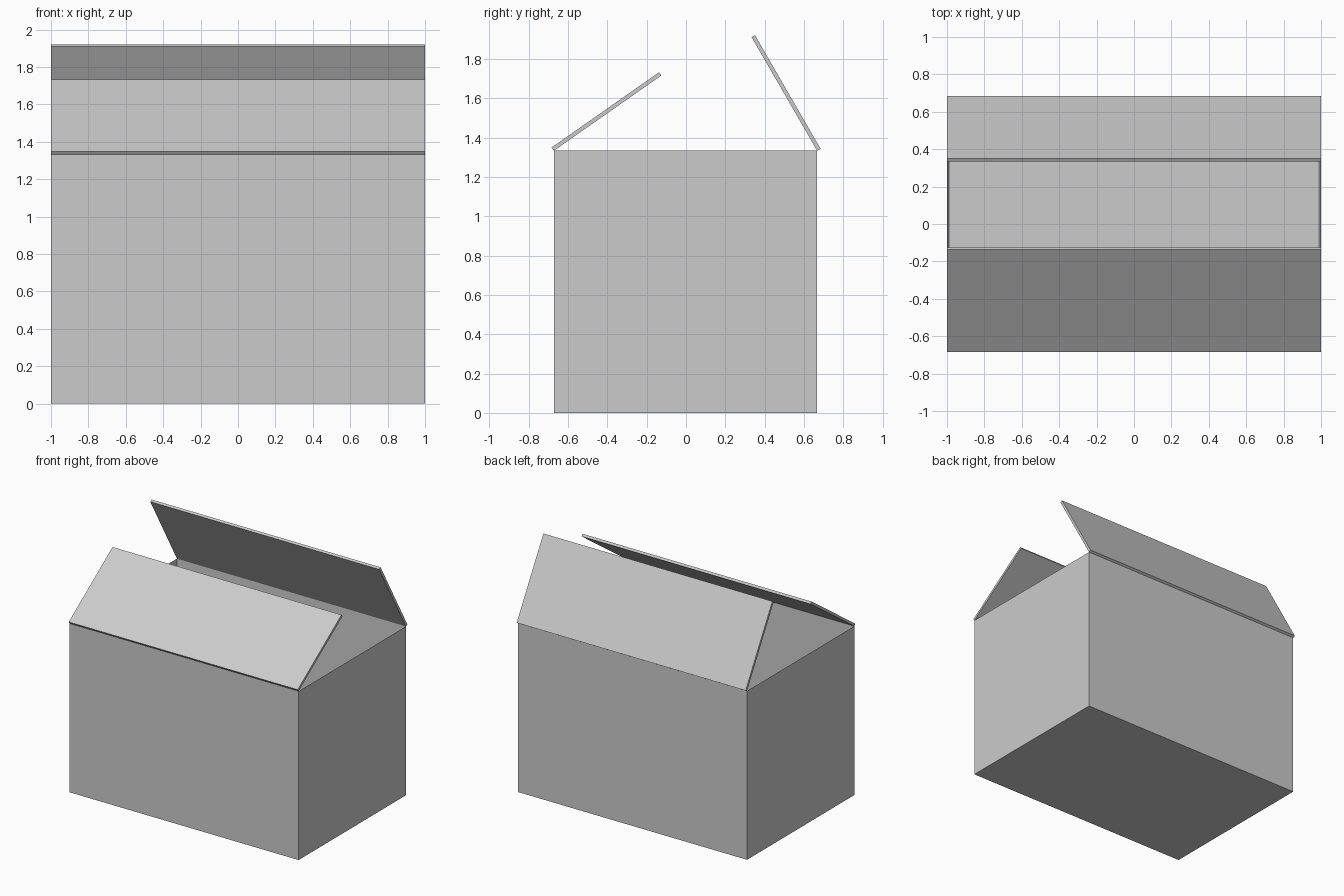
import bpy
import bmesh
from math import radians
from mathutils import Matrix, Vector

if "Cube" in bpy.data.objects:
    bpy.data.objects.remove(bpy.data.objects["Cube"], do_unlink=True)

GREY = (0.6, 0.6, 0.6, 1)
HALF_X, FRONT, BACK, HEIGHT = 1.0, -0.672, 0.667, 1.333
WALL, FLAP = 0.02, 0.667

cardboard = bpy.data.materials.new("light_grey")
cardboard.use_nodes = True
cardboard.diffuse_color = GREY
cardboard.node_tree.nodes["Principled BSDF"].inputs["Base Color"].default_value = GREY


def add_block(bm, low, high):
    """Add a cuboid spanning two corners and return its vertices."""
    low, high = Vector(low), Vector(high)
    matrix = Matrix.Translation((low + high) / 2) @ Matrix.Diagonal((*(high - low), 1))
    return bmesh.ops.create_cube(bm, size=1, matrix=matrix)["verts"]


def finish(name, bm):
    mesh = bpy.data.meshes.new(name)
    bm.to_mesh(mesh)
    bm.free()
    mesh.materials.append(cardboard)
    obj = bpy.data.objects.new(name, mesh)
    bpy.context.collection.objects.link(obj)
    return obj


# Open box: inset the top face for the rim, then push it down to the floor
bm = bmesh.new()
add_block(bm, (-HALF_X, FRONT, 0), (HALF_X, BACK, HEIGHT))
top = max(bm.faces, key=lambda f: f.calc_center_median().z)
bmesh.ops.inset_region(bm, faces=[top], thickness=WALL)
bmesh.ops.translate(bm, verts=top.verts, vec=(0, 0, WALL - HEIGHT))
finish("box_body", bm)

# Lid flaps: hinged on the inner face's lower edge and tilted upward
for name, hinge_y, side, angle in (("front_flap", FRONT, 1, 35),
                                   ("back_flap", BACK, -1, 60)):
    bm = bmesh.new()
    add_block(bm, (-HALF_X, min(0, side * FLAP), 0),
              (HALF_X, max(0, side * FLAP), WALL))
    flap = finish(name, bm)
    flap.location = (0, hinge_y, HEIGHT)
    flap.rotation_euler.x = radians(side * angle)
